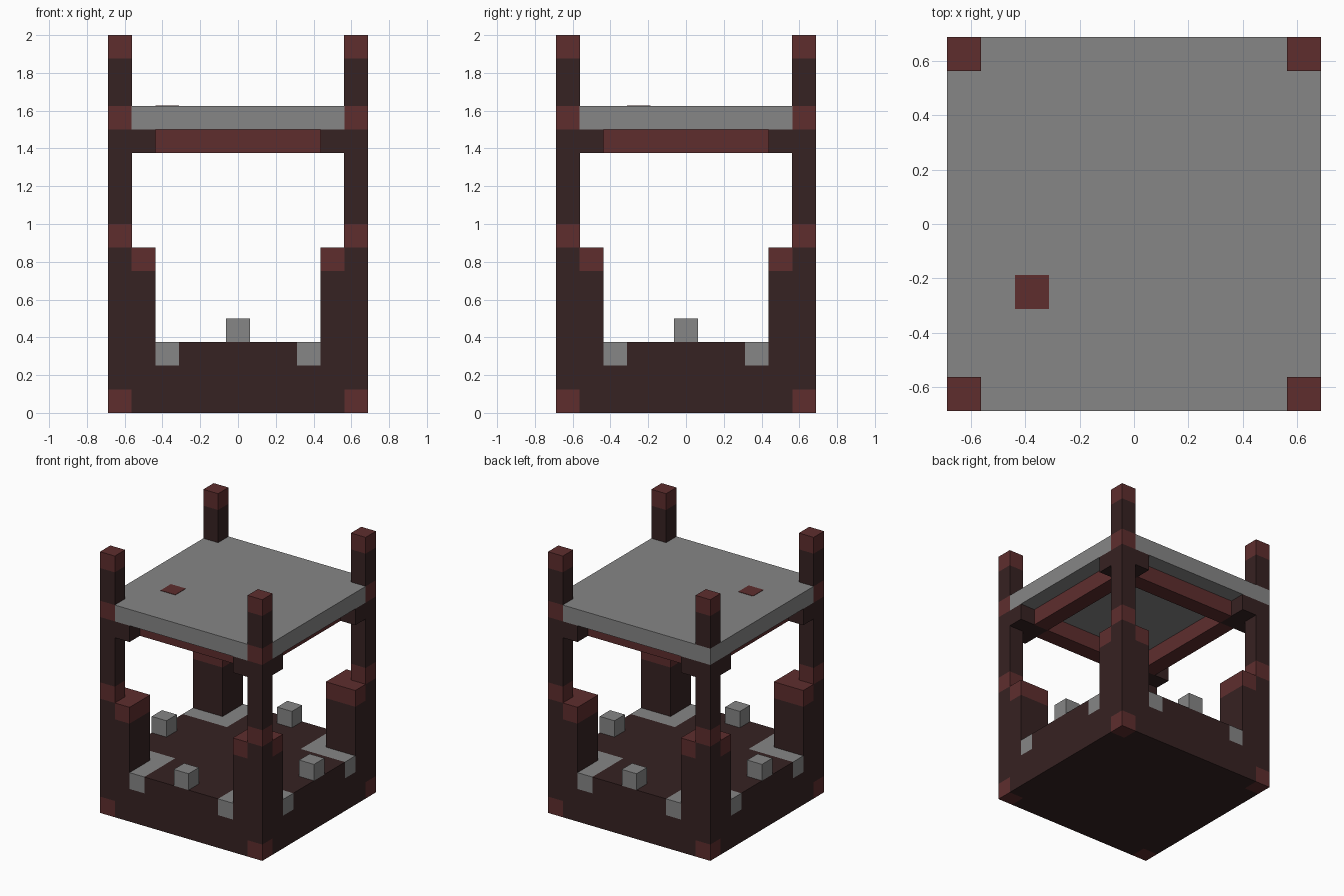
import bpy, bmesh

if "Cube" in bpy.data.objects:
    bpy.data.objects.remove(bpy.data.objects["Cube"], do_unlink=True)

U = 0.125          # grid unit: every part is a whole number of these
H = 5.5 * U        # half width of the footprint


def material(name, rgb):
    m = bpy.data.materials.new(name)
    m.use_nodes = True
    color = (*rgb, 1)
    m.diffuse_color = color
    bsdf = m.node_tree.nodes["Principled BSDF"]
    bsdf.inputs["Base Color"].default_value = color
    bsdf.inputs["Roughness"].default_value = 0.9
    return m


DARK = material("dark wood", (0.037, 0.016, 0.016))
RED = material("red wood", (0.112, 0.027, 0.027))
GREY = material("grey stone", (0.24, 0.24, 0.24))


def prism(name, outline, z0, z1, mat):
    """Extrude a flat outline from z0 to z1."""
    bm = bmesh.new()
    face = bm.faces.new([bm.verts.new((x, y, z0)) for x, y in outline])
    ext = bmesh.ops.extrude_face_region(bm, geom=[face])["geom"]
    top = [v for v in ext if isinstance(v, bmesh.types.BMVert)]
    bmesh.ops.translate(bm, verts=top, vec=(0, 0, z1 - z0))
    bmesh.ops.recalc_face_normals(bm, faces=bm.faces)
    mesh = bpy.data.meshes.new(name)
    bm.to_mesh(mesh)
    bm.free()
    mesh.materials.append(mat)
    obj = bpy.data.objects.new(name, mesh)
    bpy.context.collection.objects.link(obj)
    return obj


def rect(x0, x1, y0, y1):
    return [(x0, y0), (x1, y0), (x1, y1), (x0, y1)]


def notched(n):
    """Full square footprint with an n-unit square cut from each corner."""
    a = H - n * U
    return [(-a, -H), (a, -H), (a, -a), (H, -a), (H, a), (a, a),
            (a, H), (-a, H), (-a, a), (-H, a), (-H, -a), (-a, -a)]


def corner(sx, sy, n):
    """Square of n units tucked into one corner."""
    a = H - n * U
    return [(sx * x, sy * y) for x, y in rect(a, H, a, H)]


def corner_l(sx, sy, inner, outer):
    """L-shaped band wrapped around a corner square."""
    a, b = H - inner * U, H - outer * U
    pts = [(b, b), (H, b), (H, a), (a, a), (a, H), (b, H)]
    return [(sx * x, sy * y) for x, y in pts]


# Base platform in three layers
prism("base_bottom", notched(1), 0, U, DARK)
prism("base_middle", rect(-H, H, -H, H), U, 2 * U, DARK)
prism("base_top", notched(3), 2 * U, 3 * U, DARK)

# Roof slab with a small patch on top
prism("roof_slab", notched(1), 12 * U, 13 * U, GREY)
prism("roof_patch", rect(-3.5 * U, -2.5 * U, -2.5 * U, -1.5 * U),
      13 * U, 13 * U + 0.003, RED)

# Everything that repeats at the four corners
for sx, sx_name in ((-1, "right"), (1, "left")):
    for sy, sy_name in ((-1, "front"), (1, "back")):
        tag = f"{sy_name}_{sx_name}"
        prism(f"foot_{tag}", corner(sx, sy, 1), 0, U, RED)
        prism(f"pillar_{tag}", corner(sx, sy, 2), 2 * U, 6 * U, DARK)
        prism(f"pillar_footing_{tag}", corner_l(sx, sy, 2, 3), 2 * U, 3 * U, GREY)
        prism(f"pillar_cap_{tag}", corner_l(sx, sy, 1, 2), 6 * U, 7 * U, RED)
        prism(f"bracket_{tag}", corner_l(sx, sy, 1, 2), 11 * U, 12 * U, DARK)
        # Slim post in coloured sections
        joint = GREY if (sx, sy) == (-1, 1) else RED
        sections = ((6, 7, DARK), (7, 8, RED), (8, 12, DARK),
                    (12, 13, joint), (13, 15, DARK), (15, 16, RED))
        for i, (z0, z1, mat) in enumerate(sections):
            prism(f"post_{tag}_{i}", corner(sx, sy, 1), z0 * U, z1 * U, mat)

# Beams under the roof and rim blocks, one per side
for s, x_name, y_name in ((-1, "right", "front"), (1, "left", "back")):
    beam = rect(-3.5 * U, 3.5 * U, s * 3.5 * U, s * 4.5 * U)
    block = rect(-U / 2, U / 2, s * 4.5 * U, s * H)
    for name, swap in ((y_name, False), (x_name, True)):
        turn = (lambda p: [(y, x) for x, y in p]) if swap else list
        prism(f"beam_{name}", turn(beam), 11 * U, 12 * U, RED)
        prism(f"rim_block_{name}", turn(block), 3 * U, 4 * U, GREY)
